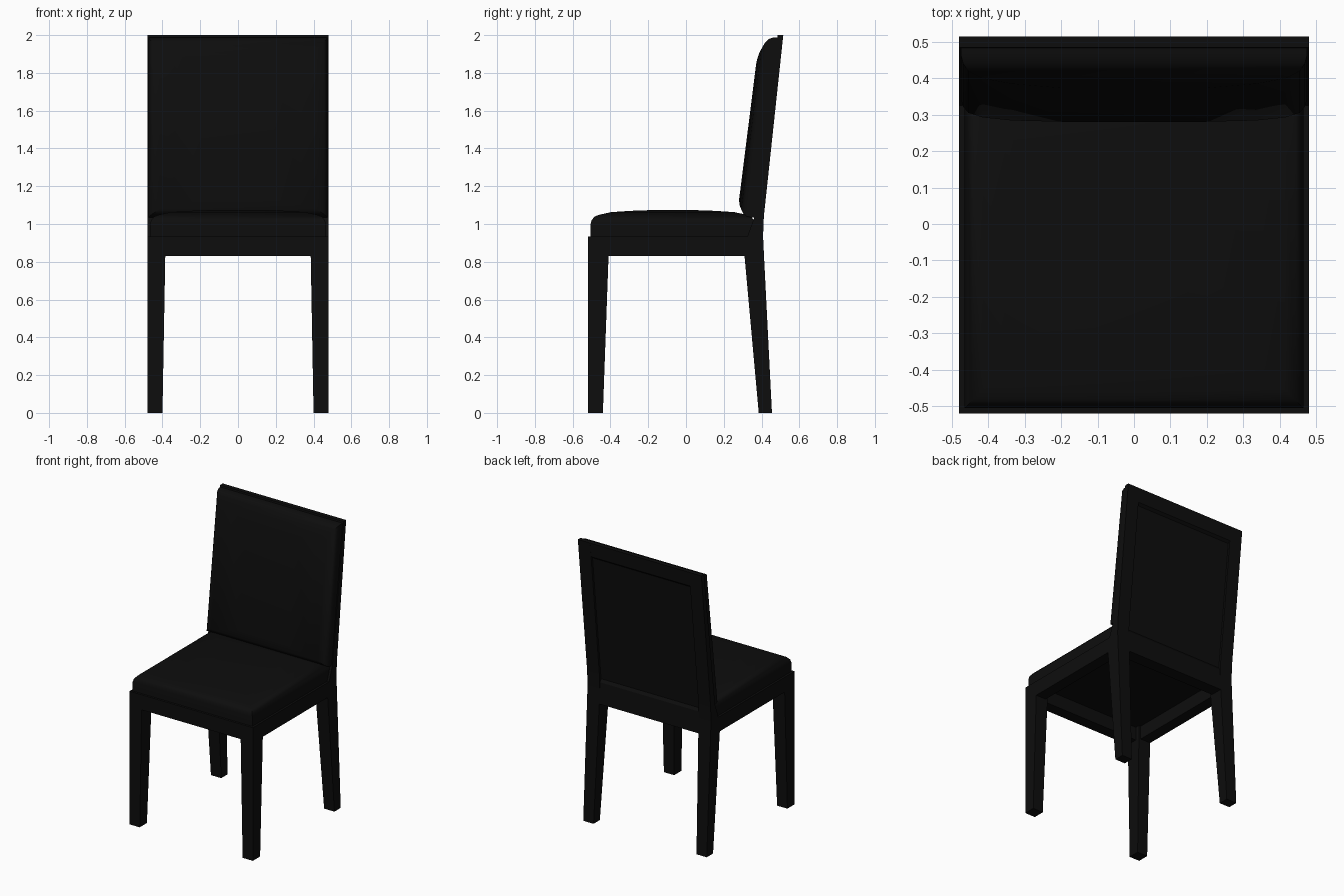
import bpy, bmesh

if "Cube" in bpy.data.objects:
    bpy.data.objects.remove(bpy.data.objects["Cube"])

black = bpy.data.materials.new("black")
black.diffuse_color = (0.004, 0.004, 0.004, 1)
black.use_nodes = True
black.node_tree.nodes["Principled BSDF"].inputs["Base Color"].default_value = black.diffuse_color


def finish(name, bm, mirror=False, smooth=False):
    bmesh.ops.recalc_face_normals(bm, faces=bm.faces)
    me = bpy.data.meshes.new(name)
    bm.to_mesh(me)
    bm.free()
    me.materials.append(black)
    ob = bpy.data.objects.new(name, me)
    bpy.context.collection.objects.link(ob)
    if mirror:
        ob.modifiers.new("mirror", 'MIRROR')
    if smooth:
        bpy.ops.object.select_all(action='DESELECT')
        ob.select_set(True)
        bpy.context.view_layer.objects.active = ob
        bpy.ops.object.shade_smooth_by_angle(angle=0.7)
    return ob


def skin(rings):
    """Closed skin through a list of four-point rings."""
    bm = bmesh.new()
    vs = [[bm.verts.new(p) for p in r] for r in rings]
    for a, b in zip(vs, vs[1:]):
        for i in range(4):
            j = (i + 1) % 4
            bm.faces.new((a[i], a[j], b[j], b[i]))
    bm.faces.new(vs[0])
    bm.faces.new(vs[-1])
    return bm


def rect(x0, x1, y0, y1, z):
    return [(x0, y0, z), (x1, y0, z), (x1, y1, z), (x0, y1, z)]


def loft(name, sections, mirror=False):
    return finish(name, skin([rect(*s) for s in sections]), mirror)


def front_y(z):
    return 0.365 + (z - 1.05) * 0.126


def back_y(z):
    return 0.41 + (z - 1.02) * 0.107


# Legs, the back pair running up into the backrest posts
loft("front_leg", [(0.40, 0.48, -0.52, -0.44, 0),
                   (0.385, 0.48, -0.52, -0.41, 0.83),
                   (0.385, 0.48, -0.52, -0.41, 0.935)], True)
loft("back_leg", [(0.40, 0.48, 0.385, 0.455, 0),
                  (0.385, 0.48, 0.31, 0.413, 0.83),
                  (0.385, 0.48, 0.325, 0.408, 0.935),
                  (0.385, 0.48, front_y(1.04), back_y(1.04), 1.04),
                  (0.385, 0.48, 0.485, 0.515, 2.0)], True)

# Seat rails
loft("front_rail", [(-0.385, 0.385, -0.52, -0.44, z) for z in (0.83, 0.935)])
loft("side_rail", [(0.40, 0.48, -0.41, 0.325, z) for z in (0.83, 0.935)], True)

# Backrest frame with a shallow recessed rear panel
panel = [(0.83, 0.325, 0.413), (0.935, 0.33, 0.408)]
panel += [(z, front_y(z), back_y(z) - d) for z, d in
          ((0.98, 0), (1.0, 0.015), (1.885, 0.015), (1.9, 0), (2.0, 0))]
loft("back_panel", [(-0.385, 0.385, a, b, z) for z, a, b in panel])

# Seat cushion: inset and height of each ring
seat = [(0, 0.925), (0, 1.0), (0.005, 1.02), (0.022, 1.04), (0.05, 1.05),
        (0.11, 1.063), (0.22, 1.07), (0.36, 1.075)]
finish("seat_cushion", skin([rect(-0.465 + d, 0.465 - d, -0.505 + d, 0.365 - d, z)
                             for d, z in seat]), smooth=True)

# Back cushion: side inset, end inset and thickness of each ring
pad = [(0, 0, -0.006), (0, 0, 0.02), (0.006, 0.008, 0.042), (0.02, 0.025, 0.06),
       (0.06, 0.06, 0.076), (0.14, 0.09, 0.087), (0.28, 0.13, 0.094)]
rings = []
for dx, dz, h in pad:
    x, lo, hi = 0.475 - dx, 1.035 + dz * 0.7, 1.988 - dz
    rings.append([(-x, front_y(lo) - h, lo), (x, front_y(lo) - h, lo),
                  (x, front_y(hi) - h, hi), (-x, front_y(hi) - h, hi)])
finish("back_cushion", skin(rings), smooth=True)
